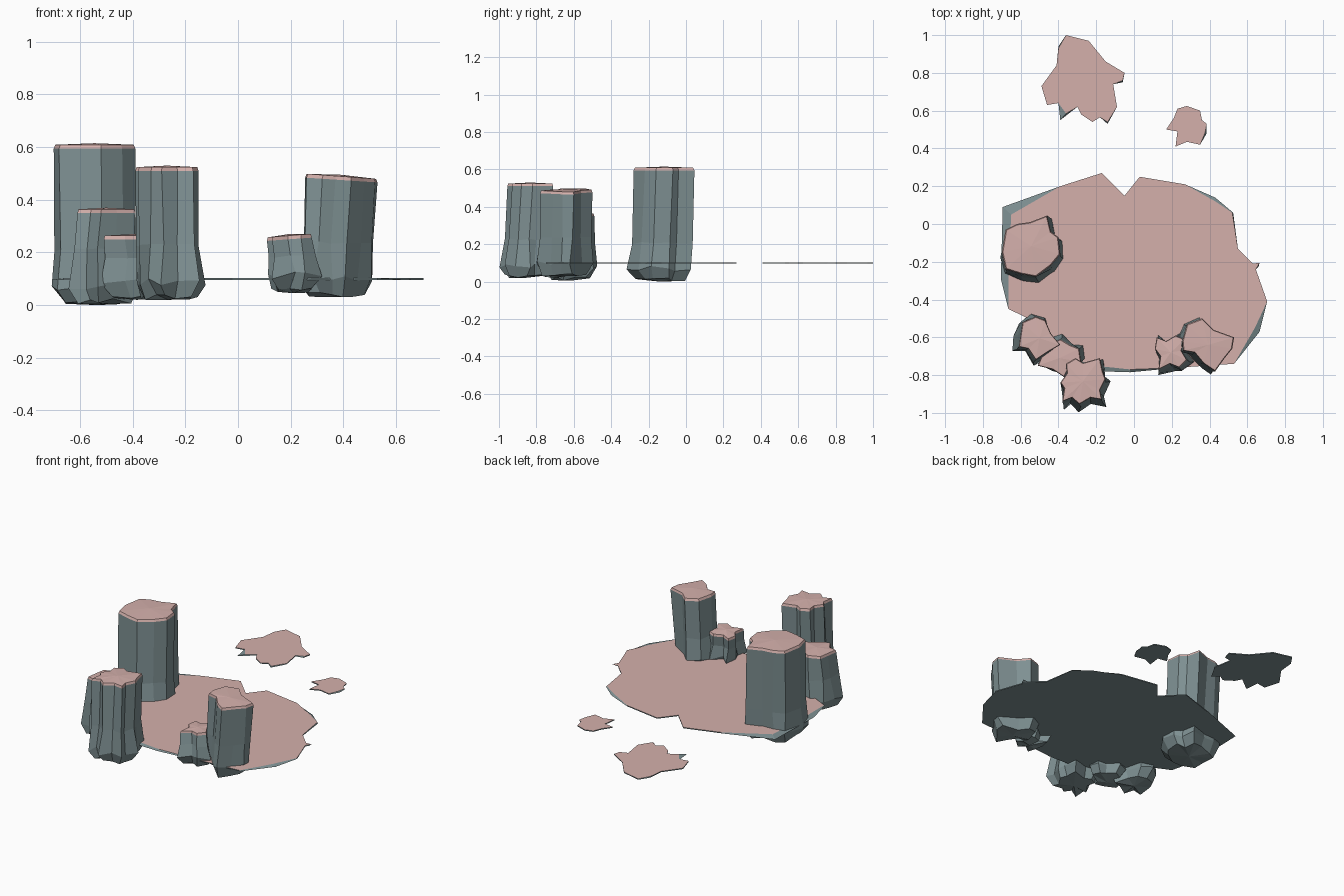
import bpy, bmesh, random
from mathutils import Vector

random.seed(4)
cube = bpy.data.objects.get("Cube")
if cube:
    bpy.data.objects.remove(cube, do_unlink=True)


def make_material(name, rgb):
    mat = bpy.data.materials.new(name)
    mat.use_nodes = True
    color = (*rgb, 1)
    mat.diffuse_color = color
    mat.node_tree.nodes["Principled BSDF"].inputs["Base Color"].default_value = color
    return mat


STONE = make_material("grey stone", (.21, .28, .29))
SAND = make_material("pink sand", (.66, .435, .41))


def finish(name, bm):
    mesh = bpy.data.meshes.new(name)
    bm.to_mesh(mesh)
    bm.free()
    mesh.materials.append(STONE)
    mesh.materials.append(SAND)
    bpy.context.collection.objects.link(bpy.data.objects.new(name, mesh))


def bridge(bm, low, high, material=0):
    # quads between two matching rings
    for i in range(len(low)):
        j = (i + 1) % len(low)
        bm.faces.new((low[i], low[j], high[j], high[i])).material_index = material


def middle(points):
    xs, ys = zip(*points)
    return Vector(((min(xs) + max(xs)) / 2, (min(ys) + max(ys)) / 2))


def plate(name, outline, rim):
    """Thin slab; rim moves some lower points outward to show a stone edge."""
    bm = bmesh.new()
    lower = [rim.get(i, p) for i, p in enumerate(outline)]
    low = [bm.verts.new((x, y, .096)) for x, y in lower]
    high = [bm.verts.new((x, y, .102)) for x, y in outline]
    bridge(bm, low, high)
    bm.faces.new(low[::-1])
    bm.faces.new(high).material_index = 1
    bmesh.ops.recalc_face_normals(bm, faces=bm.faces)
    bmesh.ops.triangulate(bm, faces=[f for f in bm.faces if len(f.verts) > 4])
    finish(name, bm)


def pillar(name, outline, bottom, top, shift, flare, slope=0):
    """Fluted rock column with a tapered foot, flared base and sandy cap."""
    bm = bmesh.new()
    c = middle(outline)
    shift = Vector(shift)
    tall = top - bottom
    waist = min(.2, tall * .6)
    # height, width, share of the base shift, roughness
    levels = [(0, flare * .78, 1, .01), (.055, flare, 1, .014),
              (waist, .5 + flare * .46, .6, .006),
              (tall - .02, 1, 0, 0), (tall - .006, .96, 0, 0)]
    rings = []
    for n, (h, width, share, rough) in enumerate(levels):
        ring = []
        for p in outline:
            d = Vector(p) - c
            q = c + d * width + shift * share
            z = bottom + h + slope * d.x * h / tall
            if n < 3:
                z += random.uniform(0, 2 * rough)
            q += Vector((random.uniform(-rough, rough), random.uniform(-rough, rough)))
            ring.append(bm.verts.new((q.x, q.y, z)))
        rings.append(ring)
    for n in range(4):
        bridge(bm, rings[n], rings[n + 1], 1 if n == 3 else 0)
    crown = bm.verts.new((c.x, c.y, top))
    foot = bm.verts.new((c.x + shift.x, c.y + shift.y, bottom))
    for i in range(len(outline)):
        j = (i + 1) % len(outline)
        bm.faces.new((rings[-1][i], rings[-1][j], crown)).material_index = 1
        bm.faces.new((rings[0][j], rings[0][i], foot))
    bmesh.ops.recalc_face_normals(bm, faces=bm.faces)
    finish(name, bm)


# Flat islands
plate("main_island",
      [(-.05, .15), (.03, .25), (.27, .21), (.43, .12), (.52, .06), (.55, -.13),
       (.63, -.21), (.665, -.205), (.645, -.24), (.705, -.41), (.64, -.55), (.53, -.74),
       (.24, -.76), (-.02, -.77), (-.16, -.755), (-.4, -.7), (-.56, -.5), (-.665, -.45),
       (-.665, -.26), (-.65, .05), (-.39, .2), (-.17, .27)],
      {4: (.525, .06), 3: (.43, .14), 7: (.66, -.225), 10: (.665, -.57),
       13: (-.02, -.785), 14: (-.17, -.78), 18: (-.705, -.29), 19: (-.695, .09)})
plate("large_islet",
      [(-.36, 1), (-.24, .97), (-.15, .86), (-.05, .8), (-.06, .76), (-.11, .74),
       (-.09, .62), (-.14, .54), (-.18, .565), (-.22, .54), (-.28, .58), (-.3, .62),
       (-.36, .585), (-.4, .64), (-.46, .63), (-.49, .73), (-.41, .84), (-.4, .93)],
      {4: (-.06, .75), 7: (-.14, .53), 12: (-.39, .55), 17: (-.4, .94)})
plate("small_islet",
      [(.23, .61), (.28, .625), (.35, .6), (.36, .55), (.385, .53), (.375, .48),
       (.35, .42), (.28, .435), (.22, .41), (.23, .49), (.17, .5), (.21, .56)],
      {5: (.385, .48)})

# Rock columns on the left side
pillar("tall_back_column",
       [(-.68, -.03), (-.62, 0), (-.55, .01), (-.46, .045), (-.44, -.04), (-.4, -.07),
        (-.39, -.16), (-.44, -.22), (-.52, -.28), (-.6, -.265), (-.68, -.24), (-.7, -.15)],
       0, .615, (.012, -.02), 1.08)
pillar("mid_side_column",
       [(-.52, -.49), (-.47, -.51), (-.44, -.58), (-.39, -.64), (-.46, -.68),
        (-.52, -.72), (-.56, -.66), (-.61, -.65), (-.6, -.58), (-.59, -.52)],
       .005, .37, (-.015, -.01), 1.18)
pillar("low_side_column",
       [(-.39, -.61), (-.34, -.64), (-.29, -.66), (-.28, -.73), (-.34, -.75),
        (-.37, -.81), (-.43, -.77), (-.51, -.75), (-.48, -.68), (-.44, -.63)],
       .02, .27, (.01, .01), 1.12)
pillar("tall_front_column",
       [(-.36, -.74), (-.31, -.71), (-.27, -.735), (-.18, -.71), (-.165, -.78),
        (-.15, -.82), (-.18, -.88), (-.17, -.93), (-.23, -.92), (-.29, -.955),
        (-.33, -.92), (-.38, -.94), (-.37, -.87), (-.39, -.84), (-.355, -.79)],
       .02, .53, (.005, -.025), 1.09)

# Rock columns on the right side
pillar("low_front_column",
       [(.12, -.6), (.17, -.62), (.22, -.59), (.27, -.61), (.25, -.67), (.28, -.72),
        (.24, -.76), (.19, -.74), (.13, -.77), (.14, -.7), (.11, -.66)],
       .045, .27, (.015, -.015), 1.17, .08)
pillar("tall_right_column",
       [(.28, -.53), (.36, -.5), (.42, -.56), (.53, -.6), (.52, -.66), (.48, -.71),
        (.43, -.78), (.37, -.74), (.32, -.68), (.26, -.67), (.255, -.62)],
       .03, .495, (-.02, -.01), 1.03, -.07)
